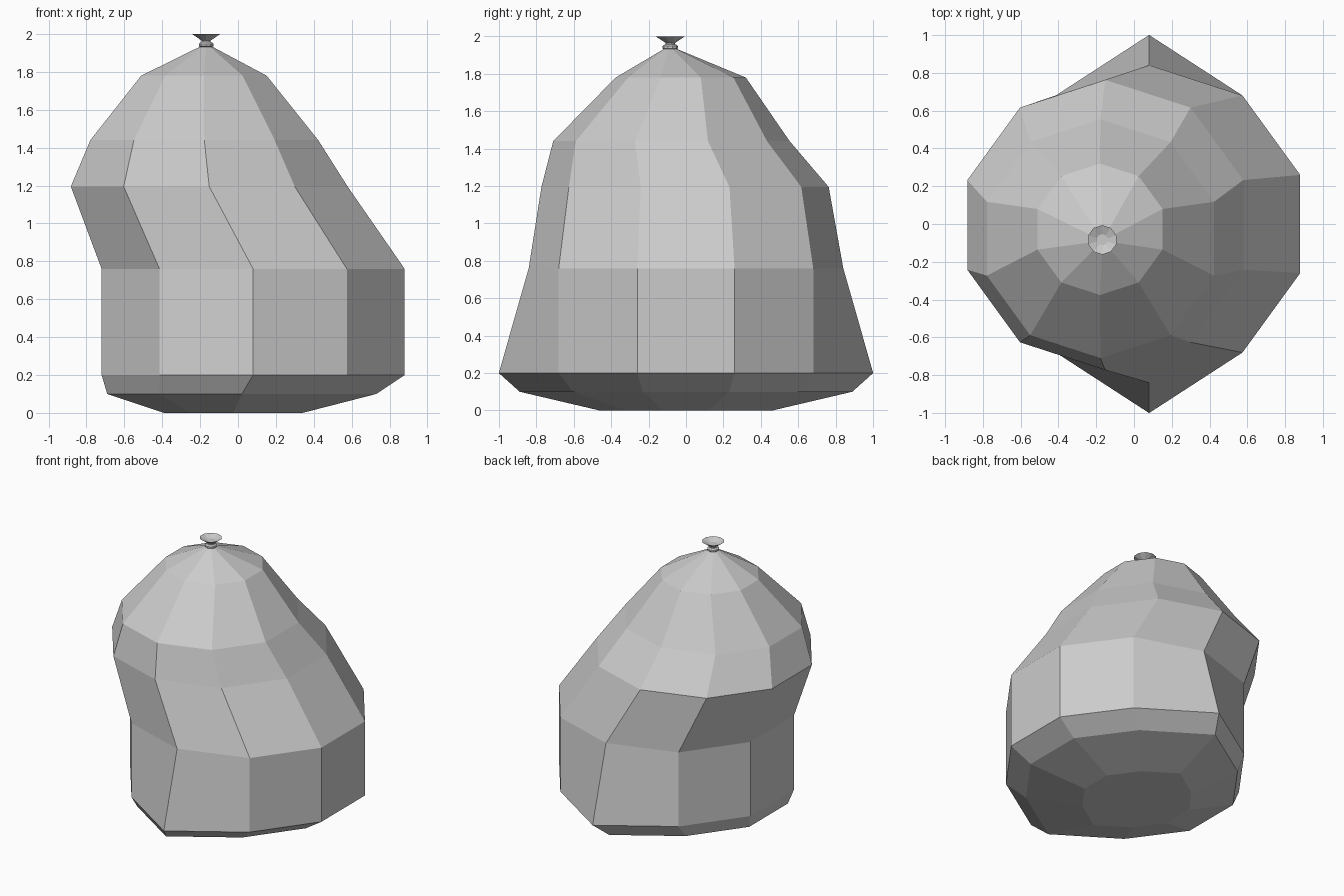
import bpy, bmesh, math

if "Cube" in bpy.data.objects:
    bpy.data.objects.remove(bpy.data.objects["Cube"])

SIDES = 10


def loft(name, rings, close_bottom=True, close_top=True):
    """Skin decagon rings (cx, cy, z, radius, stretch of the front/back corners)."""
    bm = bmesh.new()
    loops = []
    for cx, cy, z, r, stretch in rings:
        loop = []
        for i in range(SIDES):
            a = math.radians(18 + 36 * i)
            k = stretch if i in (2, 7) else 1.0
            loop.append(bm.verts.new((cx + r * math.cos(a), cy + r * k * math.sin(a), z)))
        loops.append(loop)
    for lo, hi in zip(loops, loops[1:]):
        for i in range(SIDES):
            j = (i + 1) % SIDES
            bm.faces.new((lo[i], lo[j], hi[j], hi[i]))
    if close_bottom:
        bm.faces.new(loops[0][::-1])
    if close_top:
        bm.faces.new(loops[-1])
    mesh = bpy.data.meshes.new(name)
    bm.to_mesh(mesh)
    bm.free()
    obj = bpy.data.objects.new(name, mesh)
    bpy.context.collection.objects.link(obj)
    return obj


# Slumped sack body, with front and back corners pulled out near the base
loft("sack_body", [
    (-0.025, 0, 0.0, 0.385, 1.2),
    (0.02, 0, 0.10, 0.747, 1.19),
    (0.08, 0, 0.20, 0.841, 1.19),
    (0.08, 0, 0.76, 0.841, 1.0),
    (-0.152, -0.005, 1.195, 0.768, 1.0),
    (-0.178, -0.078, 1.44, 0.632, 1.0),
    (-0.18, -0.028, 1.78, 0.348, 1.0),
    (-0.168, -0.084, 1.935, 0.03, 1.0),
])

# Gathered neck opening into a dished tuft
nx, ny = -0.168, -0.084
loft("gathered_tuft", [(nx, ny, z, r, 1.0) for z, r in
     [(1.925, 0.025), (1.965, 0.025), (2.0, 0.078), (1.98, 0.03)]])

# Cord tied around the neck
loft("neck_cord", [(nx, ny, z, r, 1.0) for z, r in
     [(1.928, 0.03), (1.936, 0.041), (1.948, 0.041), (1.957, 0.03)]])
